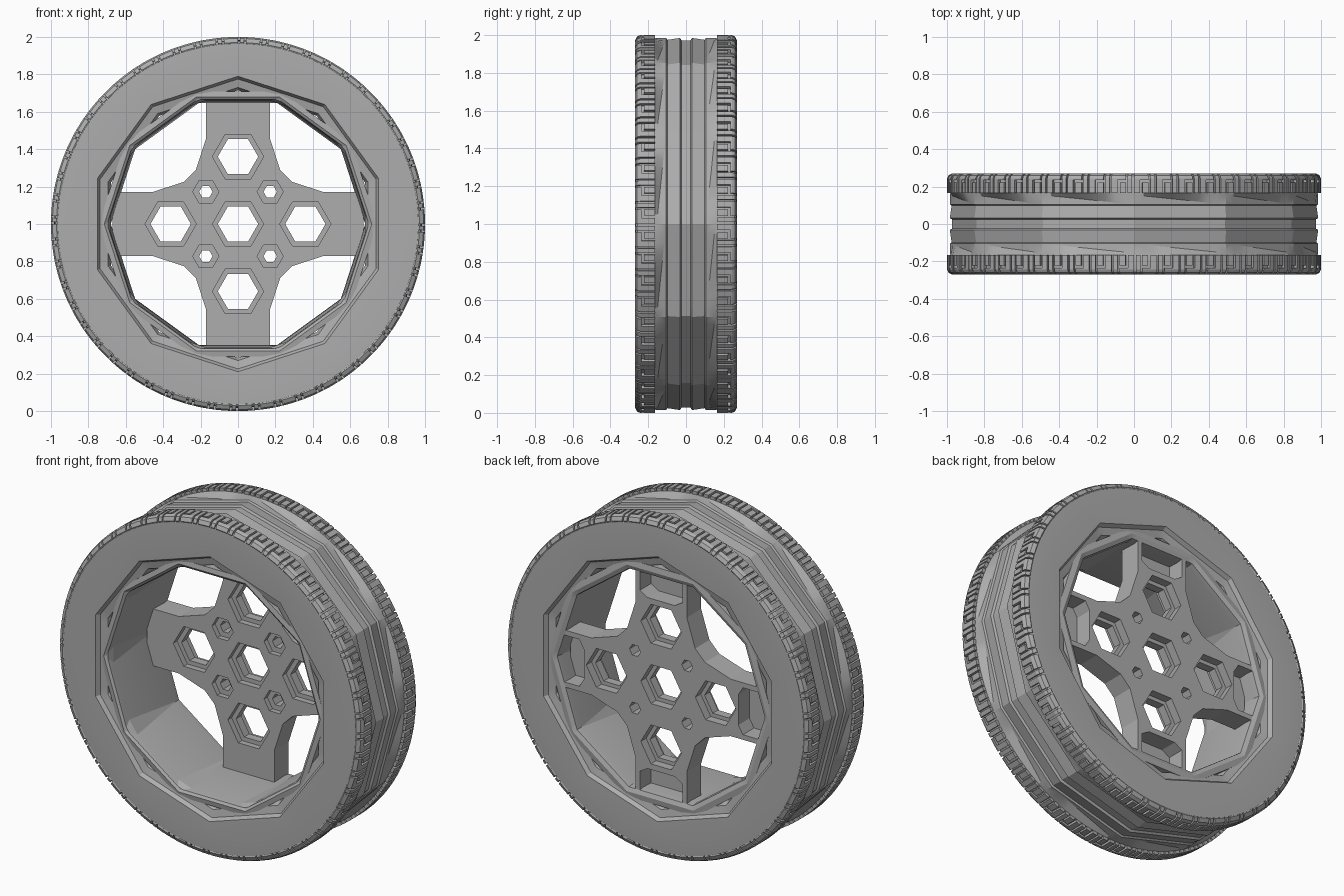
import bpy, bmesh
from math import sin, cos, pi, radians

old = bpy.data.objects.get("Cube")
if old:
    bpy.data.objects.remove(old)

grey = bpy.data.materials.new("mid_grey")
grey.use_nodes = True
GREY = (0.42, 0.42, 0.42, 1)
grey.diffuse_color = GREY
grey.node_tree.nodes["Principled BSDF"].inputs["Base Color"].default_value = GREY

SEGS = 120


def finish(bm, name, smooth=None):
    bmesh.ops.recalc_face_normals(bm, faces=bm.faces)
    mesh = bpy.data.meshes.new(name)
    bm.to_mesh(mesh)
    bm.free()
    mesh.materials.append(grey)
    ob = bpy.data.objects.new(name, mesh)
    bpy.context.collection.objects.link(ob)
    if smooth:
        bpy.ops.object.select_all(action='DESELECT')
        ob.select_set(True)
        bpy.context.view_layer.objects.active = ob
        bpy.ops.object.shade_smooth_by_angle(angle=radians(smooth))
    return ob


def point(r, t, y):
    return (r * sin(t), y, 1 + r * cos(t))


def poly_radius(r, sides, t, phase):
    """Radius of a regular polygon (or a circle if sides is 0) at angle t."""
    if not sides:
        return r
    step = 2 * pi / sides
    return r * cos(step / 2) / cos((t - phase) % step - step / 2)


def lathe(name, profile, phase=0, smooth=20):
    """Closed profile of (radius, y, sides, sawtooth depth) turned round y."""
    bm = bmesh.new()
    rings = []
    for r, y, sides, saw in profile:
        ring = []
        for i in range(SEGS):
            t = 2 * pi * i / SEGS
            side = 1 if y > 0 else -1
            tooth = (side * i % 10) / 9
            ring.append(bm.verts.new(point(poly_radius(r, sides, t, phase), t,
                                           y - side * saw * tooth)))
        rings.append(ring)
    for a, b in zip(rings, rings[1:] + rings[:1]):
        for i in range(SEGS):
            j = (i + 1) % SEGS
            bm.faces.new((a[i], a[j], b[j], b[i]))
    return finish(bm, name, smooth)


def prism(bm, outline, y0, y1):
    """Extrude an outline of (x, height from hub) along y."""
    a, b = [[bm.verts.new((x, y, 1 + z)) for x, z in outline] for y in (y0, y1)]
    bm.faces.new(a)
    bm.faces.new(b[::-1])
    for i in range(len(a)):
        j = (i + 1) % len(a)
        bm.faces.new((a[i], a[j], b[j], b[i]))


def hexagon(cx, cz, r):
    return [(cx + r * cos(k * pi / 3), cz + r * sin(k * pi / 3)) for k in range(6)]


def turn(pts, k):
    for _ in range(k):
        pts = [(z, -x) for x, z in pts]
    return pts


# Tyre: round sidewalls, ten-sided bead opening, twelve-sided centre band
half = [(0.715, 0.20, 10, 0), (0.73, 0.235, 10, 0), (0.775, 0.245, 10, 0),
        (0.79, 0.268, 10, 0), (0.88, 0.271, 0, 0), (0.962, 0.268, 0, 0),
        (0.977, 0.257, 0, 0), (0.982, 0.24, 0, 0), (0.982, 0.165, 0, 0),
        (0.985, 0.155, 12, 0.045), (0.985, 0.105, 12, 0), (0.975, 0.098, 12, 0),
        (0.985, 0.032, 12, 0), (0.972, 0.024, 12, 0)]
lathe("tyre", half + [(r, -y, n, s) for r, y, n, s in reversed(half)])

# Tread: hooked shoulder blocks, as (start, end) of the pitch and (inner, outer) y
hook = [(0, 0.26, 0.165, 0.271), (0.26, 0.64, 0.235, 0.271),
        (0.37, 0.64, 0.165, 0.222), (0.72, 0.92, 0.165, 0.271)]
PITCHES = 52
bm = bmesh.new()
for side in (1, -1):
    for i in range(PITCHES):
        for a0, a1, y0, y1 in hook:
            section = [(0.96, y0), (1, y0), (1, min(y1, 0.243))]
            if y1 > 0.25:
                section += [(0.992, 0.26), (0.97, y1)]
            section.append((0.95, min(y1, 0.262)))
            ends = [[bm.verts.new(point(r, side * 2 * pi * (i + a) / PITCHES, side * y))
                     for r, y in section] for a in (a0, a1)]
            n = len(section)
            bm.faces.new(ends[0])
            bm.faces.new(ends[1][::-1])
            for k in range(n):
                m = (k + 1) % n
                bm.faces.new((ends[0][k], ends[0][m], ends[1][m], ends[1][k]))
finish(bm, "tread_blocks")

# Rim: ten-sided barrel with a flat lip at each end
rim = [(0.745, -0.215), (0.745, -0.24), (0.715, -0.245), (0.70, -0.235),
       (0.695, -0.20), (0.68, 0.20), (0.685, 0.235), (0.71, 0.245),
       (0.745, 0.24), (0.745, 0.215)]
lathe("rim", [(r, y, 10, 0) for r, y in rim], phase=radians(18))

# Hub: cross of four spokes
FRONT, BACK = 0.10, 0.235
corner = [(0.17, 0.67), (0.17, 0.46), (0.225, 0.29), (0.29, 0.225), (0.46, 0.17), (0.67, 0.17)]
bm = bmesh.new()
prism(bm, [p for k in range(4) for p in turn(corner, k)], FRONT, BACK)
hub = finish(bm, "hub_spokes")

# Cutters: through holes first, then stepped recesses and spoke pockets
large = [(0, 0), (0, 0.36), (0.36, 0), (0, -0.36), (-0.36, 0)]
small = [(x, z) for x in (-0.172, 0.172) for z in (-0.172, 0.172)]
holes, recesses = bmesh.new(), bmesh.new()
for x, z in large:
    prism(holes, hexagon(x, z, 0.108), 0, 0.4)
    prism(recesses, hexagon(x, z, 0.137), 0, FRONT + 0.035)
    prism(recesses, hexagon(x, z, 0.134), BACK - 0.05, 0.4)
for x, z in small:
    prism(holes, hexagon(x, z, 0.036), 0, 0.4)
    prism(recesses, hexagon(x, z, 0.07), 0, FRONT + 0.03)
pocket = [(-0.14, 0.70), (-0.14, 0.54), (-0.09, 0.51), (0.09, 0.51), (0.14, 0.54), (0.14, 0.70)]
for k in range(4):
    prism(recesses, turn(pocket, k), FRONT + 0.03, 0.4)

bpy.context.view_layer.objects.active = hub
for bm, name in ((holes, "hole_cutter"), (recesses, "recess_cutter")):
    cutter = finish(bm, name)
    cutter.hide_render = True
    mod = hub.modifiers.new(name, 'BOOLEAN')
    mod.operation = 'DIFFERENCE'
    mod.solver = 'EXACT'
    mod.object = cutter
    bpy.ops.object.modifier_apply(modifier=mod.name)
    bpy.data.objects.remove(cutter)
